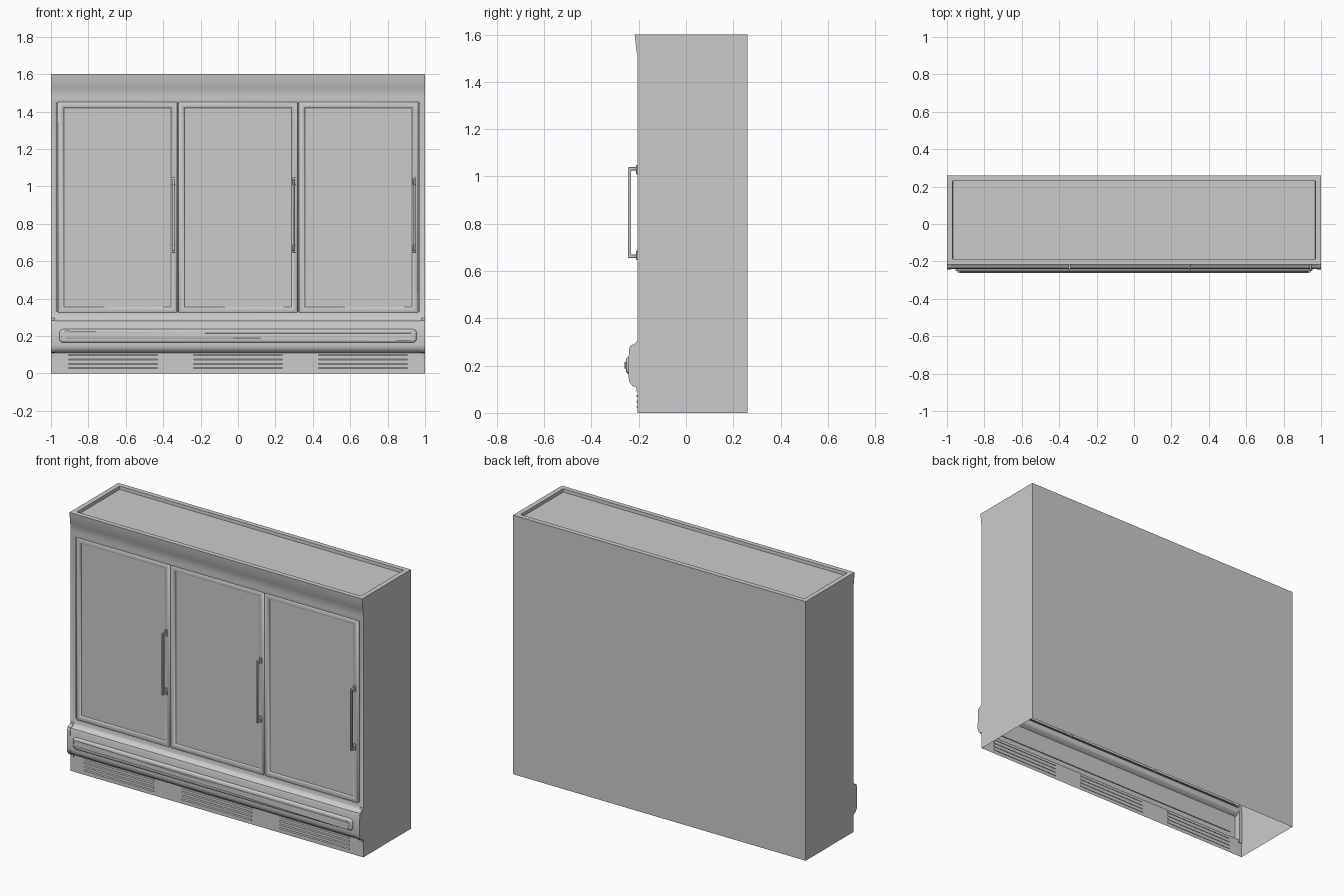
import bpy, bmesh

if "Cube" in bpy.data.objects:
    bpy.data.objects.remove(bpy.data.objects["Cube"])

FRONT = -0.205


def finish(bm, name, angle=0.6):
    me = bpy.data.meshes.new(name)
    bm.to_mesh(me)
    bm.free()
    ob = bpy.data.objects.new(name, me)
    bpy.context.collection.objects.link(ob)
    bpy.ops.object.select_all(action='DESELECT')
    bpy.context.view_layer.objects.active = ob
    ob.select_set(True)
    bpy.ops.object.shade_smooth_by_angle(angle=angle)
    return ob


def prism_bm(profile, x0, x1):
    """Closed (y, z) profile extruded along x."""
    bm = bmesh.new()
    a = [bm.verts.new((x0, y, z)) for y, z in profile]
    b = [bm.verts.new((x1, y, z)) for y, z in profile]
    n = len(profile)
    for i in range(n):
        j = (i + 1) % n
        bm.faces.new((a[i], a[j], b[j], b[i]))
    bm.faces.new(a)
    bm.faces.new(b)
    bmesh.ops.recalc_face_normals(bm, faces=bm.faces)
    return bm


def box_bm(x0, x1, y0, y1, z0, z1):
    return prism_bm([(y0, z0), (y1, z0), (y1, z1), (y0, z1)], x0, x1)


def step(bm, face, thickness, depth):
    """Inset a face and move it along its normal (the face keeps its identity)."""
    bm.normal_update()
    bmesh.ops.inset_individual(bm, faces=[face], thickness=thickness,
                               depth=depth, use_even_offset=True)


def front_face(bm):
    bm.normal_update()
    return min((f for f in bm.faces if f.normal.y < -0.9),
               key=lambda f: f.calc_center_median().y)


def soften(ob, width=0.003):
    mod = ob.modifiers.new("soft_edges", 'BEVEL')
    mod.width = width
    mod.segments = 2


# cabinet shell: open underneath, shallow recessed top, opening filled by the doors
profile = [(0.26, 0), (FRONT, 0), (FRONT, 0.11), (-0.224, 0.116), (-0.238, 0.132),
           (-0.241, 0.15), (-0.24, 0.262), (-0.234, 0.28), (-0.21, 0.292), (FRONT, 0.3),
           (FRONT, 1.475), (-0.206, 1.52), (-0.209, 1.526), (-0.217, 1.6), (0.26, 1.6)]
bm = prism_bm(profile, -1, 1)
top = max(bm.faces, key=lambda f: f.calc_center_median().z)
bottom = min(bm.faces, key=lambda f: f.calc_center_median().z)
opening = max((f for f in bm.faces if f.normal.y < -0.9), key=lambda f: f.calc_area())
step(bm, top, 0.03, 0)
step(bm, top, 0.001, -0.02)
step(bm, opening, 0.021, 0)
step(bm, opening, 0.011, -0.009)
bmesh.ops.delete(bm, geom=[bottom, opening], context='FACES_ONLY')
finish(bm, "cabinet_shell", 0.75)

# mullions closing the gaps between doors
for side, x in (("left", -0.322), ("right", 0.322)):
    finish(box_bm(x - 0.005, x + 0.005, -0.197, -0.186, 0.32, 1.455), side + "_mullion")

# end caps of the lower ledge
cap = [(-0.2, 0.09), (-0.209, 0.09), (-0.211, 0.11), (-0.226, 0.113), (-0.24, 0.131),
       (-0.243, 0.15), (-0.242, 0.264), (-0.236, 0.283), (-0.211, 0.296),
       (-0.208, 0.305), (-0.2, 0.305)]
for side, x0, x1 in (("left", -0.999, -0.978), ("right", 0.978, 0.999)):
    finish(prism_bm(cap, x0, x1), side + "_ledge_end_cap", 0.75)

# rounded bumper strip with a raised inner rib
bm = box_bm(-0.955, 0.955, -0.245, -0.235, 0.165, 0.237)
edges = [e for e in bm.edges if abs(e.verts[0].co.y - e.verts[1].co.y) > 0.005]
bmesh.ops.bevel(bm, geom=edges, offset=0.022, segments=4, profile=0.5, affect='EDGES')
f = front_face(bm)
for thickness, depth in ((0.003, 0.005), (0.006, 0.003), (0.012, 0), (0.002, 0.006),
                         (0.003, 0.002)):
    step(bm, f, thickness, depth)
finish(bm, "bumper_strip", 0.6)

# three doors, each with a moulded frame, inset pane and bar handle
for i, cx in enumerate((-0.644, 0, 0.644), 1):
    bm = box_bm(cx - 0.32, cx + 0.32, -0.197, -0.187, 0.322, 1.453)
    back = max(bm.faces, key=lambda f: f.calc_center_median().y)
    f = front_face(bm)
    for thickness, depth in ((0.003, 0.006), (0.006, 0.003), (0.015, 0),
                             (0.007, -0.003), (0.003, -0.006)):
        step(bm, f, thickness, depth)
    bmesh.ops.delete(bm, geom=[back], context='FACES_ONLY')
    finish(bm, f"door_{i}", 0.75)

    hx = cx + 0.299
    bracket = [(-0.2, 0.655), (-0.245, 0.655), (-0.245, 1.04), (-0.2, 1.04),
               (-0.2, 1.026), (-0.232, 1.026), (-0.232, 0.669), (-0.2, 0.669)]
    soften(finish(prism_bm(bracket, hx - 0.006, hx + 0.006), f"door_handle_{i}"))
    for tag, z in (("lower", 0.667), ("upper", 1.028)):
        soften(finish(box_bm(hx - 0.009, hx + 0.009, -0.211, -0.2, z - 0.02, z + 0.02),
                      f"{tag}_handle_mount_{i}"))

# louvre slats in three groups along the kick plate
for i, cx in enumerate((-0.668, 0, 0.668), 1):
    for k in range(4):
        z = 0.022 + k * 0.023
        slat = [(FRONT + 0.003, z), (FRONT - 0.004, z), (FRONT - 0.004, z + 0.004),
                (FRONT + 0.003, z + 0.013)]
        finish(prism_bm(slat, cx - 0.238, cx + 0.238), f"vent_{i}_slat_{k + 1}")
